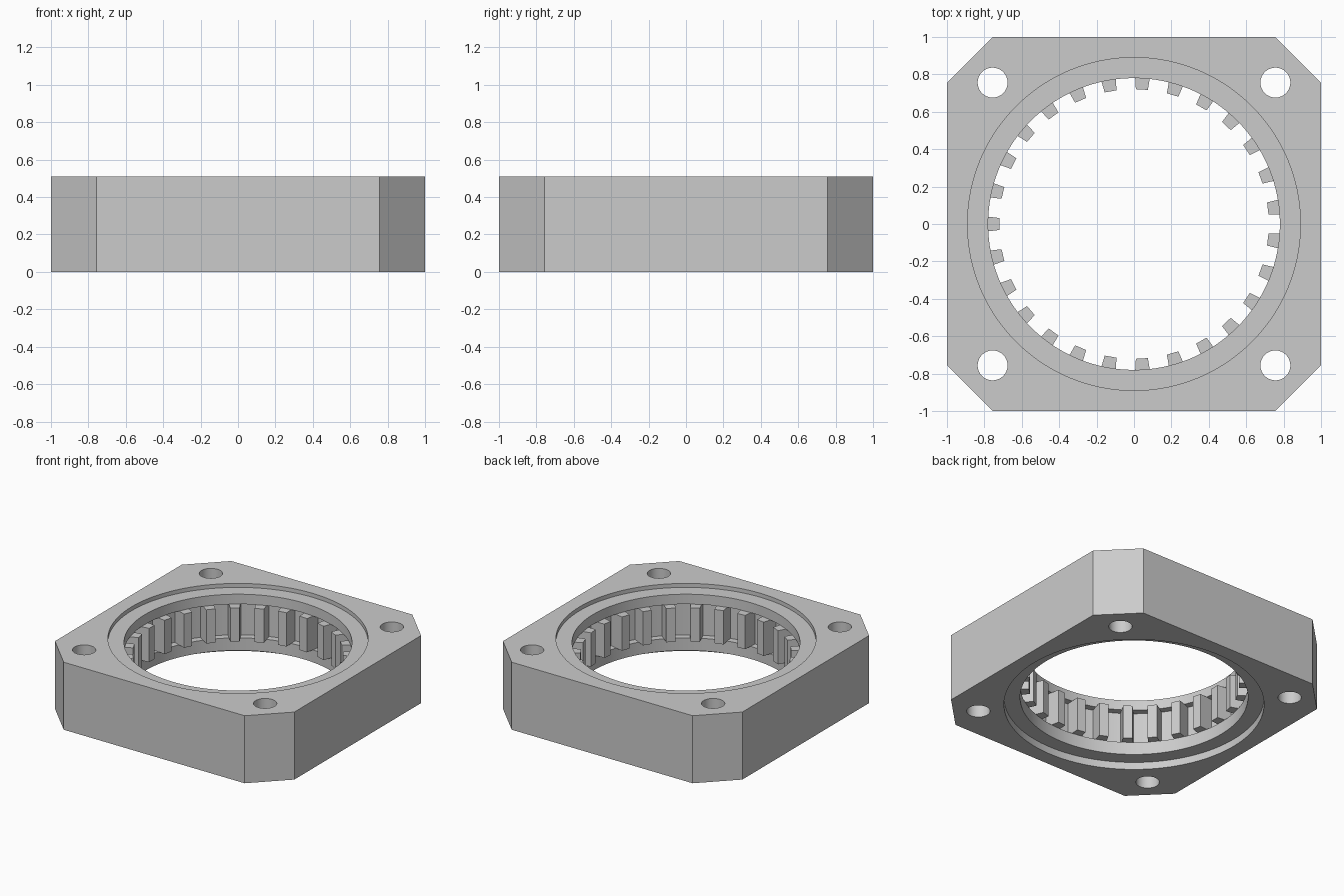
import bpy, bmesh, math
from mathutils import Matrix

cube = bpy.data.objects.get("Cube")
if cube:
    bpy.data.objects.remove(cube, do_unlink=True)

HEIGHT = 0.51
HOLE = 0.756            # bolt hole offset, also where the corner chamfers start
BORE, ROOT, RECESS = 0.78, 0.83, 0.89
TOOTH_LOW, TOOTH_HIGH = 0.15, 0.405
TEETH = 27

steel = bpy.data.materials.new("light grey metal")
steel.use_nodes = True
grey = (0.6, 0.6, 0.6, 1)
steel.diffuse_color = grey
steel.node_tree.nodes["Principled BSDF"].inputs["Base Color"].default_value = grey


def make_object(name, bm):
    bmesh.ops.recalc_face_normals(bm, faces=bm.faces)
    mesh = bpy.data.meshes.new(name)
    bm.to_mesh(mesh)
    bm.free()
    mesh.materials.append(steel)
    obj = bpy.data.objects.new(name, mesh)
    bpy.context.collection.objects.link(obj)
    return obj


def add_prism(bm, outline, low, high):
    """Extrude a flat outline from one height to another."""
    bottom = [bm.verts.new((x, y, low)) for x, y in outline]
    top = [bm.verts.new((x, y, high)) for x, y in outline]
    bm.faces.new(bottom)
    bm.faces.new(top)
    n = len(outline)
    for i in range(n):
        j = (i + 1) % n
        bm.faces.new((bottom[i], bottom[j], top[j], top[i]))


def add_lathe(bm, profile, segments):
    """Stack rings of (radius, height) into a closed turned solid."""
    rings = []
    for r, z in profile:
        angles = [math.tau * i / segments for i in range(segments)]
        rings.append([bm.verts.new((r * math.cos(a), r * math.sin(a), z)) for a in angles])
    for a, b in zip(rings, rings[1:]):
        for i in range(segments):
            j = (i + 1) % segments
            bm.faces.new((a[i], a[j], b[j], b[i]))
    bm.faces.new(rings[0])
    bm.faces.new(rings[-1])


def cut(target, cutter):
    cutter.hide_render = True
    mod = target.modifiers.new("cut", 'BOOLEAN')
    mod.operation = 'DIFFERENCE'
    mod.solver = 'EXACT'
    mod.object = cutter
    bpy.context.view_layer.objects.active = target
    bpy.ops.object.modifier_apply(modifier=mod.name)
    bpy.data.objects.remove(cutter, do_unlink=True)


# Square housing with chamfered corners
bm = bmesh.new()
c = HOLE
add_prism(bm, [(1, -c), (1, c), (c, 1), (-c, 1), (-1, c), (-1, -c), (-c, -1), (c, -1)],
          0, HEIGHT)
housing = make_object("housing", bm)

# Stepped bore: a recess at each end and a wider groove behind the teeth
bm = bmesh.new()
add_lathe(bm, [(RECESS, -0.1), (RECESS, 0.055), (BORE, 0.055), (BORE, TOOTH_LOW),
               (ROOT, TOOTH_LOW), (ROOT, TOOTH_HIGH), (BORE, TOOTH_HIGH),
               (BORE, HEIGHT - 0.03), (RECESS, HEIGHT - 0.03), (RECESS, HEIGHT + 0.1)], 128)
cut(housing, make_object("bore_cutter", bm))

# Four corner bolt holes
bm = bmesh.new()
for sx in (-1, 1):
    for sy in (-1, 1):
        bmesh.ops.create_cone(bm, cap_ends=True, segments=40, radius1=0.08, radius2=0.08,
                              depth=2, matrix=Matrix.Translation((sx * HOLE, sy * HOLE, 0)))
cut(housing, make_object("bolt_hole_cutter", bm))

# Ring of tapered inner teeth, the first one on the -x side
bm = bmesh.new()
for k in range(TEETH):
    a = math.pi + math.tau * k / TEETH
    outline = [(r * math.cos(a) - w * math.sin(a), r * math.sin(a) + w * math.cos(a))
               for r, w in ((0.72, -0.032), (0.84, -0.046), (0.84, 0.046), (0.72, 0.032))]
    add_prism(bm, outline, TOOTH_LOW, TOOTH_HIGH)
make_object("inner_teeth", bm)

# Smooth round walls, sharp edges
bpy.ops.object.select_all(action='DESELECT')
housing.select_set(True)
bpy.context.view_layer.objects.active = housing
bpy.ops.object.shade_smooth_by_angle(angle=math.radians(30))
